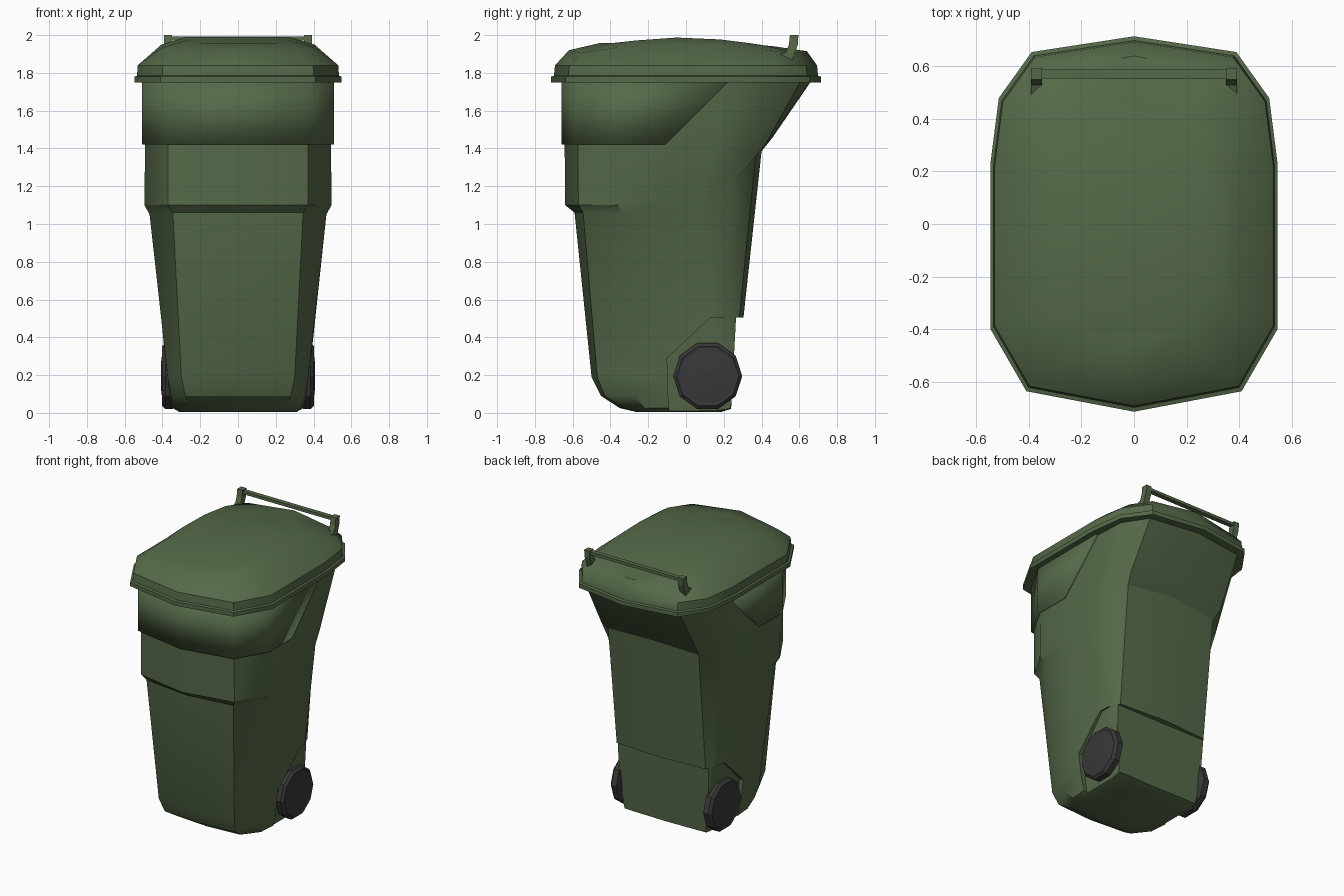
import bpy, bmesh, math
from mathutils import Vector

cube = bpy.data.objects.get("Cube")
if cube:
    bpy.data.objects.remove(cube)


def material(name, rgb):
    m = bpy.data.materials.new(name)
    m.use_nodes = True
    m.diffuse_color = (*rgb, 1)
    m.node_tree.nodes["Principled BSDF"].inputs["Base Color"].default_value = (*rgb, 1)
    return m


GREEN = material("bin green", (0.092, 0.142, 0.066))
DARK = material("wheel charcoal", (0.04, 0.04, 0.042))


def finish(name, bm, mat):
    bmesh.ops.recalc_face_normals(bm, faces=bm.faces)
    mesh = bpy.data.meshes.new(name)
    bm.to_mesh(mesh)
    bm.free()
    mesh.materials.append(mat)
    ob = bpy.data.objects.new(name, mesh)
    bpy.context.collection.objects.link(ob)
    return ob


def activate(ob):
    bpy.ops.object.select_all(action='DESELECT')
    ob.select_set(True)
    bpy.context.view_layer.objects.active = ob


def smooth(ob, angle=30):
    activate(ob)
    bpy.ops.object.shade_smooth_by_angle(angle=math.radians(angle))


def loft(name, rings, mat):
    """Skin mirrored half rings (front centre to back centre), with strip caps."""
    bm = bmesh.new()
    loops = []
    for ring in rings:
        right = [bm.verts.new(p) for p in ring]
        left = [bm.verts.new((-x, y, z)) for x, y, z in ring[1:-1]]
        loops.append(right + left[::-1])
    n = len(loops[0])
    for a, b in zip(loops, loops[1:]):
        for i in range(n):
            j = (i + 1) % n
            bm.faces.new((a[i], a[j], b[j], b[i]))
    for loop in (loops[0], loops[-1]):
        for i in range(n // 2):
            strip = [loop[i], loop[i + 1], loop[-i - 1], loop[-i]]
            bm.faces.new(list(dict.fromkeys(strip)))
    return finish(name, bm, mat)


def prism(name, profile, x0, x1, mat, lean=0.0):
    """Extrude a (y, z) profile along x; lean tilts the inner side with height."""
    bm = bmesh.new()
    a = [bm.verts.new((x0 + lean * z, y, z)) for y, z in profile]
    b = [bm.verts.new((x1, y, z)) for y, z in profile]
    bm.faces.new(a)
    bm.faces.new(b[::-1])
    for i in range(len(a)):
        j = (i + 1) % len(a)
        bm.faces.new((a[i], b[i], b[j], a[j]))
    return finish(name, bm, mat)


def mirror_x(ob):
    ob.modifiers.new("mirror", 'MIRROR').use_axis[0] = True


def flat(outline, z):
    return [(x, y, z) for x, y in outline]


# Body: base, tapering shell, swept shoulder and mouth
foot = [(0, -.50), (.30, -.47), (.372, -.30), (.376, -.1), (.372, .08), (.368, .18), (.35, .25), (0, .27)]
toe = [(0, -.45), (.28, -.43), (.355, -.27), (.362, -.1), (.36, .08), (.358, .18), (.34, .245), (0, .262)]
sole = [(0, -.35), (.25, -.33), (.335, -.22), (.345, -.1), (.345, .08), (.343, .18), (.33, .235), (0, .25)]
neck = [(0, -.59, 1.06), (.345, -.545, 1.06), (.468, -.34, 1.05), (.46, -.1, 1.06),
        (.452, .1, 1.12), (.44, .25, 1.22), (.36, .37, 1.36), (0, .40, 1.385)]
shoulder = [(0, -.64, 1.1), (.37, -.57, 1.1), (.495, -.36, 1.1), (.492, -.1, 1.14),
            (.48, .1, 1.22), (.46, .27, 1.32), (.38, .42, 1.42), (0, .46, 1.46)]
mouth = [(0, -.645), (.37, -.575), (.49, -.37), (.49, -.1), (.49, .2), (.48, .44), (.37, .61), (0, .665)]
underside = [(x * .9, y * .75) for x, y in sole]
body = loft("bin_body", [flat(underside, .005), flat(sole, .025), flat(toe, .09), flat(foot, .19),
                         neck, shoulder, flat(mouth, 1.76)], GREEN)

# Wheel bays and back recess cut from the lower body
bay = [(-.09, -.05), (-.10, .29), (.13, .505), (.4, .505), (.4, -.05)]
side_cutter = prism("wheel_bay_cutter", bay, .32, .7, GREEN, lean=.12)
mirror_x(side_cutter)
back_cutter = prism("back_recess_cutter", [(.235, -.05), (.265, .505), (.5, .505), (.5, -.05)],
                    -.6, .6, GREEN)
for cutter in (side_cutter, back_cutter):
    cutter.hide_render = True
    cut = body.modifiers.new("cut", 'BOOLEAN')
    cut.operation = 'DIFFERENCE'
    cut.solver = 'EXACT'
    cut.object = cutter
activate(body)
for mod in list(body.modifiers):
    bpy.ops.object.modifier_apply(modifier=mod.name)
for cutter in (side_cutter, back_cutter):
    bpy.data.objects.remove(cutter)
smooth(body, 32)

# Raised band around the front, with slanted rear ends
half = [(.38, -.59), (.508, -.37), (.508, -.11)]
path = [(-x, y) for x, y in half[::-1]] + [(0, -.66)] + half
bm = bmesh.new()
low = [bm.verts.new((x, y, 1.42)) for x, y in path]
high = [bm.verts.new((x, .23 if y == -.11 else y, 1.76)) for x, y in path]
for i in range(len(path) - 1):
    bm.faces.new((low[i], low[i + 1], high[i + 1], high[i]))
band = finish("front_band", bm, GREEN)
shell = band.modifiers.new("thickness", 'SOLIDIFY')
shell.thickness = .03
smooth(band)

# Lid: stepped rim and low dome
rim = [(0, -.715), (.41, -.637), (.547, -.40), (.547, -.05), (.547, .23), (.515, .48), (.39, .655), (0, .715)]


def inset(f):
    return [(x * f, y * f) for x, y in rim]


brow = [(0, -.62, 1.92), (.34, -.555, 1.905), (.40, -.36, 1.935), (.405, -.05, 1.95),
        (.405, .2, 1.945), (.40, .43, 1.92), (.33, .58, 1.905), (0, .64, 1.915)]
crown = [(0, -.46, 1.957), (.2, -.40, 1.957), (.27, -.26, 1.972), (.28, -.05, 1.987),
         (.28, .18, 1.977), (.26, .34, 1.957), (.2, .42, 1.945), (0, .47, 1.94)]
lid = loft("lid", [flat(inset(.93), 1.75), flat(rim, 1.75), flat(rim, 1.78), flat(inset(.978), 1.785),
                   flat(inset(.97), 1.84), brow, crown], GREEN)
smooth(lid, 35)

# Lid handle: two curved arms and a bar
arm = prism("handle_arms", [(.49, 1.895), (.56, 1.86), (.578, 1.91), (.592, 1.95), (.595, 2.0),
                            (.55, 2.0), (.545, 1.95), (.53, 1.91)], .35, .392, GREEN)
mirror_x(arm)
prism("handle_bar", [(.555, 1.972), (.588, 1.972), (.588, 1.993), (.555, 1.993)], -.37, .37, GREEN)

# Wheels: ten-sided discs with a raised rim
bm = bmesh.new()
SIDES = 10
steps = [(.335, .15), (.345, .183), (.385, .183), (.402, .165), (.398, .152), (.408, .07)]
loops = []
for x, r in steps:
    loops.append([bm.verts.new((x, .115 + r * math.cos(math.tau * k / SIDES),
                                .195 + r * math.sin(math.tau * k / SIDES))) for k in range(SIDES)])
for a, b in zip(loops, loops[1:]):
    for k in range(SIDES):
        j = (k + 1) % SIDES
        bm.faces.new((a[k], a[j], b[j], b[k]))
bm.faces.new(loops[0])
bm.faces.new(loops[-1])
wheels = finish("wheels", bm, DARK)
mirror_x(wheels)
smooth(wheels, 25)

# Axle joining the wheels
bpy.ops.mesh.primitive_cylinder_add(vertices=10, radius=.03, depth=.7, location=(0, .115, .195),
                                    rotation=(0, math.pi / 2, 0))
axle = bpy.context.object
axle.name = "axle"
axle.data.materials.append(DARK)
